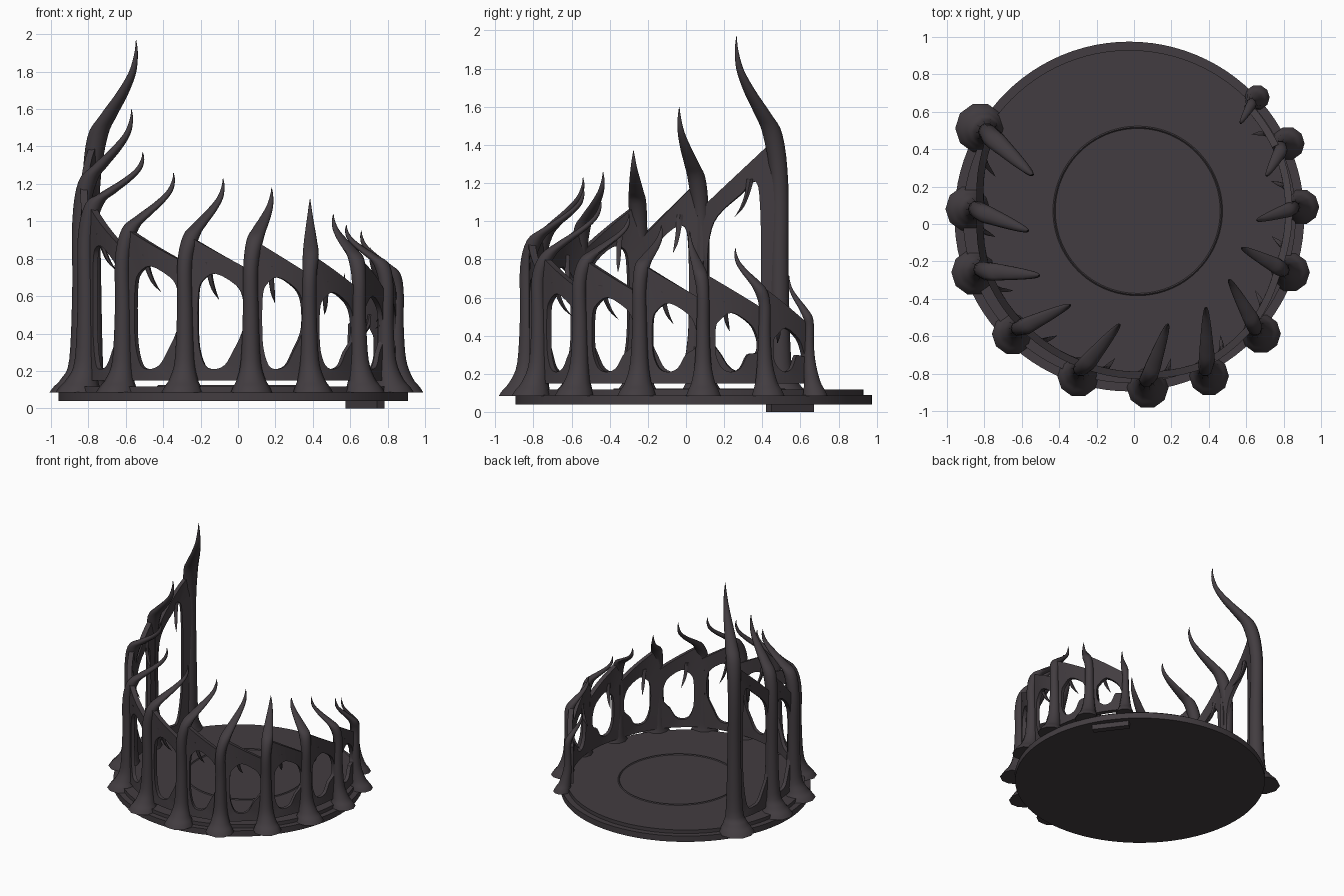
import bpy, bmesh, math
from mathutils import Vector

cube = bpy.data.objects.get("Cube")
if cube:
    bpy.data.objects.remove(cube, do_unlink=True)

stone = bpy.data.materials.new("dark_stone")
stone.use_nodes = True
COLOUR = (0.055, 0.046, 0.052, 1)
stone.diffuse_color = COLOUR
stone.node_tree.nodes["Principled BSDF"].inputs["Base Color"].default_value = COLOUR

CX, CY = -0.025, 0.04  # centre of the platform


def finish(name, bm, angle=40):
    bmesh.ops.recalc_face_normals(bm, faces=bm.faces)
    mesh = bpy.data.meshes.new(name)
    bm.to_mesh(mesh)
    bm.free()
    mesh.materials.append(stone)
    ob = bpy.data.objects.new(name, mesh)
    bpy.context.collection.objects.link(ob)
    bpy.ops.object.select_all(action='DESELECT')
    ob.select_set(True)
    bpy.context.view_layer.objects.active = ob
    bpy.ops.object.shade_smooth_by_angle(angle=math.radians(angle))
    return ob


def lerp(a, b, t):
    return a + (b - a) * t


def spline(keys, steps, closed=False):
    """Smooth curve through keys of any dimension."""
    n, out = len(keys), []
    for i in range(n if closed else n - 1):
        ids = [i - 1, i, i + 1, i + 2]
        p0, p1, p2, p3 = [keys[k % n if closed else max(0, min(n - 1, k))] for k in ids]
        for s in range(steps):
            t = s / steps
            out.append([0.5 * (2 * b + (c - a) * t + (2 * a - 5 * b + 4 * c - d) * t * t
                               + (3 * b - a - 3 * c + d) * t ** 3)
                        for a, b, c, d in zip(p0, p1, p2, p3)])
    if not closed:
        out.append(list(keys[-1]))
    return out


def loft(bm, keys, sides=10, steps=4):
    """Stack of level rings; each key is x, y, z, radius."""
    rings = []
    for x, y, z, r in spline(keys, steps):
        r = max(r, 0.001)
        rings.append([bm.verts.new((x + r * math.cos(a), y + r * math.sin(a), z))
                      for a in (math.tau * k / sides for k in range(sides))])
    for low, high in zip(rings, rings[1:]):
        for k in range(sides):
            j = (k + 1) % sides
            bm.faces.new((low[k], low[j], high[j], high[k]))
    bm.faces.new(rings[0])
    bm.faces.new(rings[-1])


def lathe(name, profile, cx, cy, closed=False, sides=96):
    bm = bmesh.new()
    vs = [bm.verts.new((r, 0, z)) for r, z in profile]
    edges = [bm.edges.new(p) for p in zip(vs, vs[1:])]
    if closed:
        edges.append(bm.edges.new((vs[-1], vs[0])))
    bmesh.ops.spin(bm, geom=vs + edges, cent=(0, 0, 0), axis=(0, 0, 1),
                   angle=math.tau, steps=sides, use_merge=True)
    bmesh.ops.remove_doubles(bm, verts=bm.verts, dist=0.0005)
    bmesh.ops.translate(bm, verts=bm.verts, vec=(cx, cy, 0))
    finish(name, bm, 30)


# Stepped round platform with a fine ridge around its middle
lathe("platform", [(0, 0.04), (0.935, 0.04), (0.935, 0.088), (0.89, 0.088),
                   (0.89, 0.117), (0, 0.117)], CX, CY)
lathe("floor_ring", [(0.438, 0.114), (0.447, 0.124), (0.456, 0.114)],
      0.02, 0.07, closed=True)

# Small block under the rim
bm = bmesh.new()
bmesh.ops.create_cube(bm, size=1)
bmesh.ops.scale(bm, verts=bm.verts, vec=(0.05, 0.28, 0.05))
block = finish("under_block", bm)
block.location = (0.68, 0.545, 0.025)
block.rotation_euler.z = math.radians(37)

# Posts: foot x, foot y, shoulder height, tip x, tip y, tip height, thickness
POSTS = [
    (-0.80, 0.50, 1.45, -0.545, 0.265, 1.97, 1.2),
    (-0.86, 0.08, 1.21, -0.57, -0.035, 1.60, 1.1),
    (-0.83, -0.25, 1.09, -0.51, -0.275, 1.37, 1.1),
    (-0.63, -0.57, 0.96, -0.345, -0.435, 1.26, 1),
    (-0.29, -0.79, 0.92, -0.08, -0.54, 1.23, 1),
    (0.07, -0.85, 0.90, 0.18, -0.54, 1.18, 1),
    (0.39, -0.79, 0.82, 0.385, -0.45, 1.12, 0.95),
    (0.66, -0.57, 0.80, 0.51, -0.30, 1.04, 0.95),
    (0.81, -0.25, 0.77, 0.58, -0.13, 0.98, 0.95),
    (0.87, 0.09, 0.72, 0.66, 0.02, 0.95, 0.85),
    (0.80, 0.42, 0.64, 0.71, 0.26, 0.86, 0.8),
    (0.64, 0.66, 0.50, 0.57, 0.54, 0.72, 0.6),
]


def post(i, x, y, h, tx, ty, tz, s):
    out = Vector((x - CX, y - CY)).normalized()
    rise = tz - h
    keys = []
    # flared foot and shaft: height, outward shift, radius
    for z, o, r in [(0.085, 0.025, 0.112), (0.115, 0.018, 0.098), (0.16, 0.002, 0.075),
                    (0.26, -0.016, 0.053), (lerp(0.26, h, 0.4), -0.02, 0.042),
                    (lerp(0.26, h, 0.78), -0.018, 0.040)]:
        keys.append((x + out.x * o, y + out.y * o, z, r * s))
    # horn sweeping inward, then straight up to the tip
    for f, g, r in [(0.19, 0.0, 0.045), (0.42, 0.22, 0.038), (0.70, 0.44, 0.028),
                    (0.92, 0.66, 0.017), (1, 0.86, 0.008), (1, 1, 0.001)]:
        keys.append((lerp(x, tx, f), lerp(y, ty, f), h + rise * g, r * s))
    bm = bmesh.new()
    loft(bm, keys)
    finish(f"horned_post_{i}", bm, 60)


def polar(p):
    a = math.atan2(p[1] - CY, p[0] - CX)
    return (a if a > math.radians(100) else a + math.tau), math.hypot(p[0] - CX, p[1] - CY)


def panel(i, a, b):
    (a0, r0), (a1, r1) = polar(a), polar(b)
    peak = a[2]
    end = peak - {1: 0.40, 2: 0.31, 3: 0.25}.get(i, 0.19)
    left, right = peak - 0.24, end - 0.13
    crest = -0.04 if i == 1 else 0.06

    def top(t):
        return lerp(peak, end, (t - crest) / (1.04 - crest))

    # outer edge and opening edge, point by point
    pairs = [
        ((-0.05, 0.15), (0.31, 0.23)),
        ((-0.05, 0.30), (0.22, lerp(0.24, left, 0.2))),
        ((-0.05, 0.45 * peak), (0.20, lerp(0.24, left, 0.5))),
        ((-0.04, 0.75 * peak), (0.21, lerp(0.24, left, 0.85))),
        ((crest, peak), (0.27, left)),
        ((0.40, top(0.40)), (0.47, top(0.47) - 0.12)),
        ((0.75, top(0.75)), (0.77, top(0.77) - 0.12)),
        ((1.04, end), (0.88, right)),
        ((1.05, 0.8 * end), (0.91, lerp(0.22, right, 0.75))),
        ((1.05, 0.6 * end), (0.88, min(0.42, lerp(0.22, right, 0.5)))),
        ((1.05, 0.28), (0.73, 0.30)),
        ((1.05, 0.15), (0.61, 0.23)),
        ((0.40, 0.15), (0.45, 0.21)),
    ]
    steps = 3
    inner = spline([p[1] for p in pairs], steps, closed=True)
    outer = []
    for (p, _), (q, _) in zip(pairs, pairs[1:] + pairs[:1]):
        outer += [(lerp(p[0], q[0], k / steps), lerp(p[1], q[1], k / steps))
                  for k in range(steps)]

    def place(t, z, inset):
        ang, r = lerp(a0, a1, t), lerp(r0, r1, t) - inset
        return (CX + r * math.cos(ang), CY + r * math.sin(ang), z)

    bm = bmesh.new()
    loops = [[bm.verts.new(place(t, z, d)) for t, z in edge]
             for edge, d in ((outer, 0.023), (inner, 0.028), (inner, 0.056), (outer, 0.061))]
    n = len(outer)
    for la, lb in zip(loops, loops[1:] + loops[:1]):
        for k in range(n):
            j = (k + 1) % n
            bm.faces.new((la[k], la[j], lb[j], lb[k]))
    finish(f"arched_panel_{i}", bm, 35)

    # thorn hanging inside the arch
    z = top(0.36) - 0.08
    drop = min(0.2, 0.22 * peak)
    bm = bmesh.new()
    loft(bm, [(*place(t, z - drop * f, d), r) for t, f, d, r in
              [(0.35, 0, 0.045, 0.022), (0.38, 0.4, 0.06, 0.015),
               (0.43, 0.75, 0.085, 0.011), (0.50, 1, 0.12, 0.001)]], sides=6)
    finish(f"thorn_{i}", bm, 60)


for i, p in enumerate(POSTS, 1):
    post(i, *p)
for i, (a, b) in enumerate(zip(POSTS, POSTS[1:]), 1):
    panel(i, a, b)
